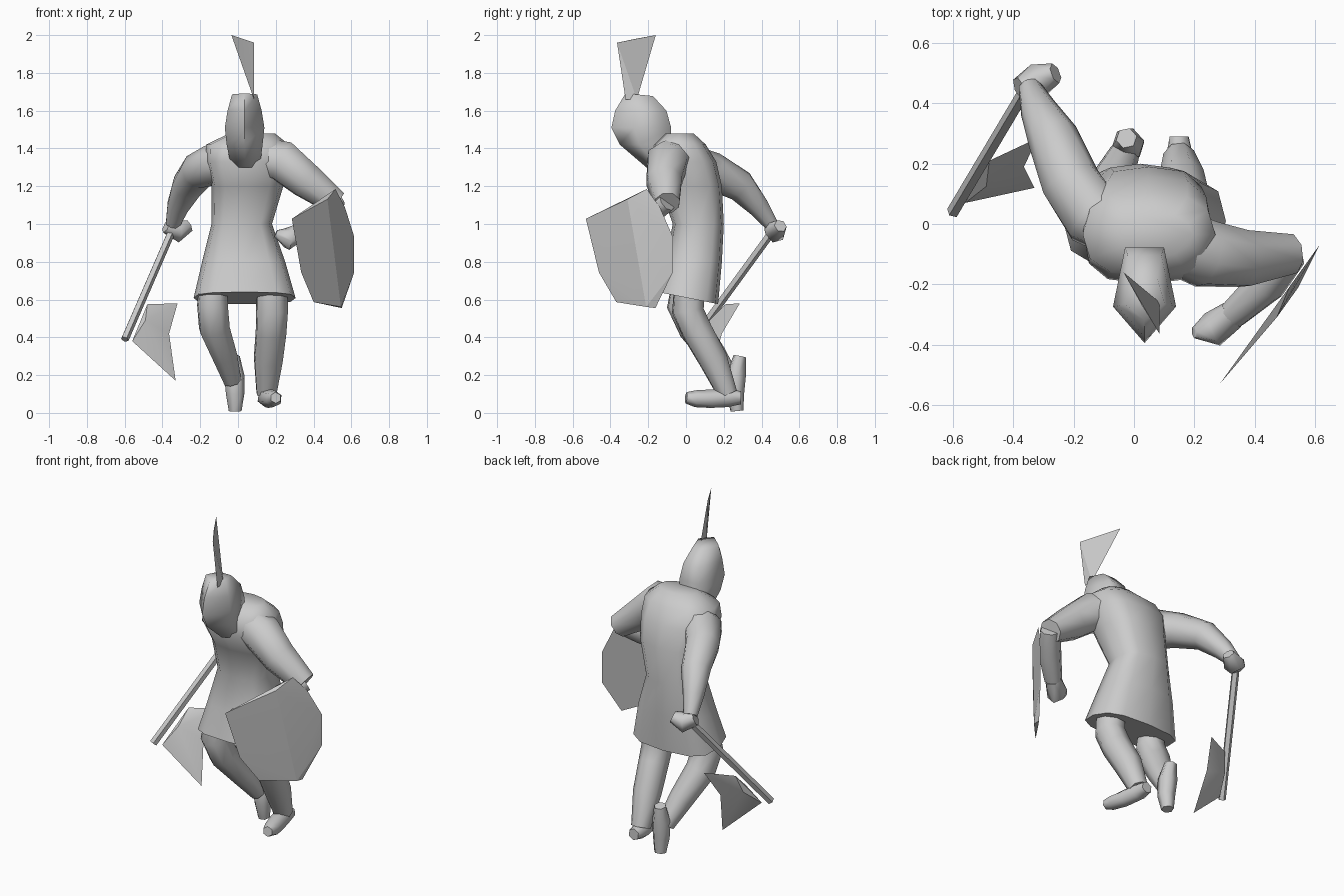
import bpy, bmesh, math
from mathutils import Vector

cube = bpy.data.objects.get("Cube")
if cube:
    bpy.data.objects.remove(cube, do_unlink=True)

grey = bpy.data.materials.new("plain grey")
grey.use_nodes = True
grey.diffuse_color = (.6, .6, .6, 1)
shader = grey.node_tree.nodes["Principled BSDF"]
shader.inputs["Base Color"].default_value = grey.diffuse_color


def finish(name, bm, angle):
    """Turn a bmesh into a grey object, smooth below the given edge angle."""
    bmesh.ops.recalc_face_normals(bm, faces=bm.faces[:])
    mesh = bpy.data.meshes.new(name)
    bm.to_mesh(mesh)
    bm.free()
    mesh.materials.append(grey)
    obj = bpy.data.objects.new(name, mesh)
    bpy.context.collection.objects.link(obj)
    bpy.ops.object.select_all(action='DESELECT')
    obj.select_set(True)
    bpy.context.view_layer.objects.active = obj
    bpy.ops.object.shade_smooth_by_angle(angle=math.radians(angle))


def skin(name, loops, angle=65):
    """Bridge a list of equal point loops and cap both ends."""
    bm = bmesh.new()
    rings = [[bm.verts.new(point) for point in loop] for loop in loops]
    for lower, upper in zip(rings, rings[1:]):
        for i in range(len(lower)):
            j = i - 1
            bm.faces.new((lower[j], lower[i], upper[i], upper[j]))
    bm.faces.new(rings[0])
    bm.faces.new(rings[-1])
    finish(name, bm, angle)


def circle(sides):
    """Yield the cosine and sine of evenly spaced angles, starting at the front."""
    for i in range(sides):
        angle = math.tau * i / sides - math.pi / 2
        yield math.cos(angle), math.sin(angle)


def level_ring(sides, z, x, y, width, depth, square=1, slope=0):
    """Horizontal ring around (x, y); square below one fills out its corners."""
    loop = []
    for c, s in circle(sides):
        px = x + width * math.copysign(abs(c) ** square, c)
        py = y + depth * math.copysign(abs(s) ** square, s)
        loop.append((px, py, z - slope * py))
    return loop


def limb(name, *path, sides=8, angle=65):
    """Tube along points given as (x, y, z, radius)."""
    points = [Vector(step[:3]) for step in path]
    last = len(points) - 1
    loops = []
    for i, (point, step) in enumerate(zip(points, path)):
        along = points[min(i + 1, last)] - points[max(i - 1, 0)]
        across = along.cross(Vector((.3, 1, .2))).normalized()
        upward = along.cross(across).normalized()
        loops.append([point + step[3] * (across * c + upward * s)
                      for c, s in circle(sides)])
    skin(name, loops, angle)


def hull(name, points, angle):
    bm = bmesh.new()
    for point in points:
        bm.verts.new(point)
    bmesh.ops.convex_hull(bm, input=bm.verts[:])
    finish(name, bm, angle)


# Tunic: hem, hips, waist, chest and shoulders
tunic_levels = [
    (.61, .035, .01, .27, .16, .7, .2),
    (.8, .03, .04, .22, .15, .7),
    (1, .02, .065, .16, .135, .7),
    (1.2, .05, .025, .19, .165, .7),
    (1.33, .045, -.02, .215, .18, .7),
    (1.42, .05, -.035, .22, .14, .8),
    (1.48, .075, -.035, .12, .075),
]
skin("tunic", [level_ring(12, *level) for level in tunic_levels])

# Head: five-sided, with a pointed face in front and a flat back
head_levels = [
    (1.3, .04, -.12, .08, .09),
    (1.42, .035, -.2, .1, .15),
    (1.51, .035, -.22, .11, .175),
    (1.6, .035, -.225, .095, .15),
    (1.66, .035, -.24, .07, .08, 1, .1),
]
skin("head", [level_ring(5, *level) for level in head_levels], 80)

# Plume blade on the helmet
plume_back = Vector((-.035, -.16, 2))
plume_front = Vector((.085, -.365, 1.96))
plume_root = Vector((.085, -.29, 1.66))
root_width = Vector((0, .03, 0))
hull("plume", [plume_back, plume_front, plume_root - root_width, plume_root + root_width,
               plume_back.lerp(plume_front, .5) - root_width / 5], 30)

# Left arm, bent behind the shield
limb("left_upper_arm", (.12, -.05, 1.35, .11), (.24, -.1, 1.33, .115),
     (.36, -.115, 1.23, .1), (.52, -.1, 1.11, .07))
limb("left_forearm", (.52, -.1, 1.12, .055), (.44, -.2, 1.05, .065), (.33, -.3, .96, .05))
limb("left_hand", (.33, -.3, .96, .05), (.26, -.35, .92, .06), (.2, -.36, .95, .02), sides=6)

# Shield: tilted plate, slightly bulged outward
shield_centre = Vector((.45, -.3, .87))
shield_side = Vector((.165, .23, 0))
shield_up = Vector((0, 0, .315))
shield_out = shield_side.cross(shield_up).normalized()
shield_rim = [(-1, .5), (.4, 1), (.7, .7), (1, .2), (1, -.4), (.6, -1), (-.3, -.9), (-.7, -.4)]
shield_ridge = [(.02, .83), (.45, -.98)]
hull("shield",
     [shield_centre + shield_side * u + shield_up * v for u, v in shield_rim]
     + [shield_centre + shield_side * u + shield_up * v + shield_out * .025
        for u, v in shield_ridge], 10)

# Right arm, swung back to the axe
limb("right_arm", (-.04, -.01, 1.33, .11), (-.14, .03, 1.31, .11), (-.21, .14, 1.28, .1),
     (-.27, .29, 1.2, .085), (-.32, .385, 1.09, .06), (-.345, .45, 1, .04))
limb("right_hand", (-.38, .45, .99, .04), (-.32, .475, .96, .06), (-.26, .5, .99, .035), sides=6)

# Axe shaft and a thin two-pointed blade
limb("axe_shaft", (-.335, .485, 1, .022), (-.6, .04, .39, .022), sides=5, angle=30)
blade_rim = [(-.48, .21, .575), (-.32, .285, .58), (-.365, .19, .42),
             (-.33, .12, .17), (-.56, .07, .38)]
blade_centre = Vector((-.5, .15, .48))
blade_thickness = Vector((.01, -.025, .01))
bm = bmesh.new()
rim = [bm.verts.new(point) for point in blade_rim]
for side in (-1, 1):
    peak = bm.verts.new(blade_centre + side * blade_thickness)
    for i in range(len(rim)):
        bm.faces.new((rim[i - 1], rim[i], peak))
finish("axe_blade", bm, 40)

# Legs and feet: left foot flat, right foot on its toes
limb("left_leg", (.18, .02, .7, .085), (.18, .01, .54, .088), (.175, .06, .43, .085),
     (.16, .145, .28, .08), (.15, .22, .1, .055))
limb("left_foot", (.15, .29, .08, .035), (.15, .22, .08, .05), (.17, .13, .075, .05),
     (.19, .05, .075, .045), (.2, 0, .08, .03), sides=6)
limb("right_leg", (-.13, 0, .7, .075), (-.135, -.02, .57, .085), (-.125, .04, .45, .085),
     (-.07, .15, .3, .07), (-.03, .24, .17, .05))
limb("right_foot", (-.025, .285, .3, .035), (-.02, .265, .2, .055), (-.015, .26, .1, .05),
     (-.015, .27, .01, .035), sides=6)
